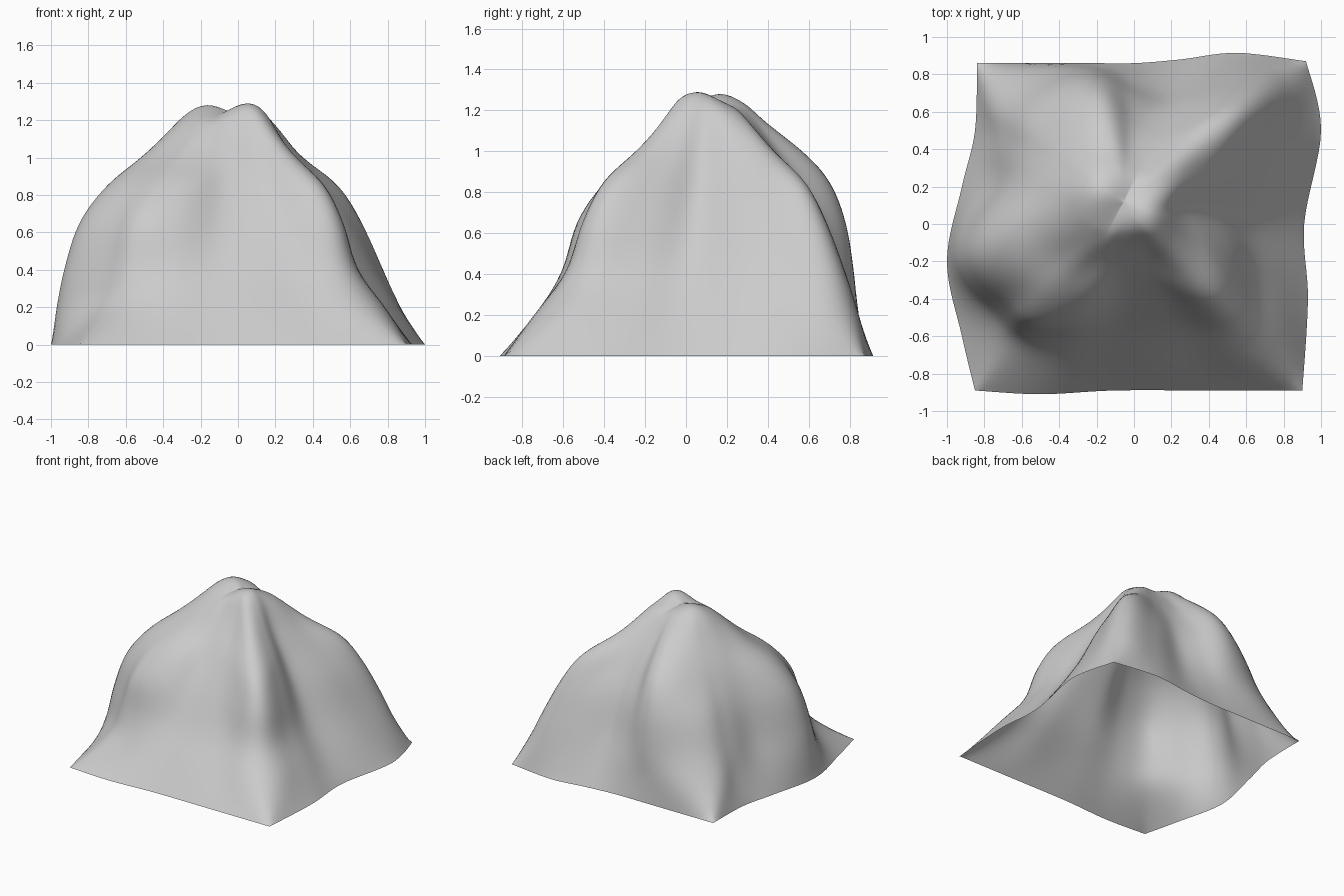
import bpy, bmesh, math
from mathutils import Vector

if "Cube" in bpy.data.objects:
    bpy.data.objects.remove(bpy.data.objects["Cube"])

# Each spoke: base outline point (x, y), then distance from the centre at each height level
CENTRE = Vector((-0.05, 0.12))
LEVELS = (0.2, 0.4, 0.65, 0.85, 1.0, 1.15)
SPOKES = [
    (0.90, -0.89, 1.13, 0.93, 0.84, 0.71, 0.49, 0.29),   # front right corner spur
    (0.93, -0.40, 0.94, 0.78, 0.67, 0.54, 0.40, 0.26),
    (0.91, 0.00, 0.81, 0.67, 0.53, 0.41, 0.32, 0.23),    # right hollow
    (1.00, 0.50, 0.97, 0.84, 0.70, 0.54, 0.41, 0.28),
    (0.92, 0.87, 1.10, 1.01, 0.88, 0.73, 0.48, 0.28),    # back right corner ridge
    (0.55, 0.915, 0.90, 0.81, 0.68, 0.52, 0.38, 0.22),
    (0.25, 0.88, 0.72, 0.63, 0.54, 0.43, 0.33, 0.20),    # back hollow
    (0.00, 0.86, 0.69, 0.63, 0.56, 0.45, 0.34, 0.21),
    (-0.25, 0.86, 0.745, 0.73, 0.69, 0.61, 0.47, 0.26),  # back ridge
    (-0.84, 0.86, 0.92, 0.80, 0.69, 0.55, 0.43, 0.29),   # back left corner
    (-0.85, 0.50, 0.80, 0.73, 0.63, 0.52, 0.42, 0.29),
    (-0.92, 0.20, 0.79, 0.71, 0.64, 0.55, 0.44, 0.30),
    (-1.00, -0.20, 0.975, 0.935, 0.85, 0.69, 0.49, 0.30),  # left ridge
    (-0.92, -0.60, 0.95, 0.88, 0.80, 0.66, 0.45, 0.27),
    (-0.85, -0.89, 0.98, 0.88, 0.81, 0.64, 0.43, 0.25),  # front left corner lobe
    (-0.50, -0.91, 0.93, 0.80, 0.71, 0.56, 0.37, 0.23),
    (-0.10, -0.89, 0.86, 0.71, 0.57, 0.44, 0.33, 0.20),  # front valley
    (0.40, -0.89, 0.93, 0.77, 0.63, 0.49, 0.36, 0.22),
]
CORNERS = {0, 4, 9, 14}
PEAKS = ((0.06, 0.05, 0.088, 0.1), (-0.17, 0.17, 0.078, 0.1))  # x, y, height, spread
STEPS, RINGS = 8, 6
N = len(SPOKES)


def spline(a, b, c, d, t):
    """Catmull-Rom value between b and c."""
    return 0.5 * (2 * b + (c - a) * t + (2 * a - 5 * b + 4 * c - d) * t * t
                  + (3 * b - a - 3 * c + d) * t ** 3)


def spoke_angle(i):
    """Continuous angle of spoke i, unwrapped counter-clockwise."""
    x, y = SPOKES[i % N][:2]
    first = math.atan2(SPOKES[0][1] - CENTRE.y, SPOKES[0][0] - CENTRE.x)
    a = (math.atan2(y - CENTRE.y, x - CENTRE.x) - first) % math.tau
    return first + a + math.tau * (i // N)


def column(i, t):
    """Slope profile from the base edge up to just below the summit."""
    a, b, c, d = (SPOKES[(i + k) % N] for k in (-1, 0, 1, 2))
    a_out = b if i in CORNERS else a            # the outline keeps sharp corners
    d_out = c if (i + 1) % N in CORNERS else d
    edge = Vector([spline(a_out[k], b[k], c[k], d_out[k], t) for k in (0, 1)])
    radii = [spline(a[k], b[k], c[k], d[k], t) for k in range(2, 8)]
    ang = spline(*(spoke_angle(i + k) for k in (-1, 0, 1, 2)), t)
    ray = Vector((math.cos(ang), math.sin(ang)))
    prof = [(*edge, 0.0)] + [(*(CENTRE + ray * r), z) for r, z in zip(radii, LEVELS)]
    prof += [(*(CENTRE + ray * radii[-1] * 0.63), 1.2), (*(CENTRE + ray * 0.015), 1.21)]
    pts = []
    for j in range(len(prof) - 1):
        p = [prof[min(max(j + k, 0), len(prof) - 1)] for k in (-1, 0, 1, 2)]
        for s in range(RINGS):
            pts.append(lift(*(spline(*(q[m] for q in p), s / RINGS) for m in range(3))))
    return pts + [lift(*prof[-1])]


def lift(x, y, z):
    """Raise the twin summits."""
    if z > 0.9:
        fade = min((z - 0.9) / 0.25, 1)
        z += fade * max(h * math.exp(-((x - px) ** 2 + (y - py) ** 2) / (2 * s * s))
                        for px, py, h, s in PEAKS)
    return (x, y, max(z, 0))


# Mountain: open shell lofted around the spokes
bm = bmesh.new()
cols = [[bm.verts.new(p) for p in column(i, s / STEPS)]
        for i in range(N) for s in range(STEPS)]
top = bm.verts.new(lift(*CENTRE, 1.21))
for a, b in zip(cols, cols[1:] + cols[:1]):
    for j in range(len(a) - 1):
        bm.faces.new((a[j], b[j], b[j + 1], a[j + 1]))
    bm.faces.new((a[-1], b[-1], top))

# Soften the slopes, leaving the base edge in place
inner = [v for v in bm.verts if not v.is_boundary]
for _ in range(5):
    bmesh.ops.smooth_vert(bm, verts=inner, factor=0.5,
                          use_axis_x=True, use_axis_y=True, use_axis_z=True)
for f in bm.faces:
    f.smooth = True
mesh = bpy.data.meshes.new("mountain")
bm.to_mesh(mesh)
bm.free()
mountain = bpy.data.objects.new("mountain", mesh)
bpy.context.collection.objects.link(mountain)
